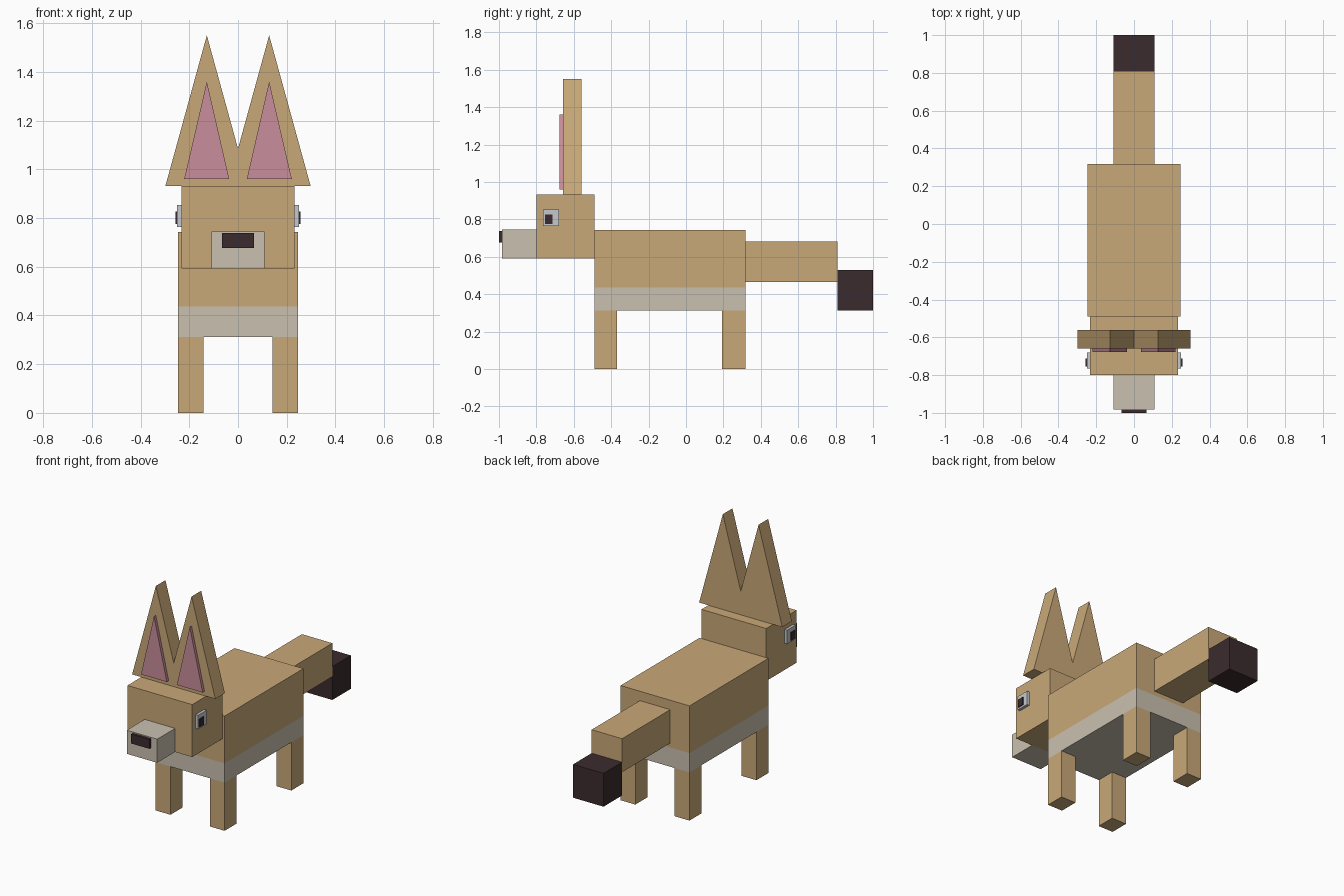
import bpy, bmesh

if "Cube" in bpy.data.objects:
    bpy.data.objects.remove(bpy.data.objects["Cube"])


def material(name, hex_code):
    def lin(v):
        return v / 12.92 if v <= 0.04045 else ((v + 0.055) / 1.055) ** 2.4
    m = bpy.data.materials.new(name)
    rgb = [lin(int(hex_code[i:i + 2], 16) / 255) for i in (0, 2, 4)]
    m.diffuse_color = (*rgb, 1)
    m.use_nodes = True
    m.node_tree.nodes["Principled BSDF"].inputs["Base Color"].default_value = m.diffuse_color
    return m


TAN = material("tan fur", "C9A978")
CREAM = material("cream fur", "C9C0B0")
DARK = material("dark brown", "3B2B2E")
PINK = material("ear pink", "C98E9C")
WHITE = material("eye white", "C6C9CD")


def finish(name, bm, *mats):
    bmesh.ops.recalc_face_normals(bm, faces=bm.faces)
    me = bpy.data.meshes.new(name)
    bm.to_mesh(me)
    bm.free()
    for m in mats:
        me.materials.append(m)
    ob = bpy.data.objects.new(name, me)
    bpy.context.collection.objects.link(ob)
    return ob


def box_mesh(x, y, z):
    bm = bmesh.new()
    bmesh.ops.create_cube(bm, size=1)
    for v in bm.verts:
        v.co = [lo + (c + 0.5) * (hi - lo) for c, (lo, hi) in zip(v.co, (x, y, z))]
    return bm


def box(name, x, y, z, mat):
    return finish(name, box_mesh(x, y, z), mat)


def prism(name, outline, y0, y1, mat):
    """Extrude an (x, z) outline from y0 to y1."""
    bm = bmesh.new()
    face = bm.faces.new([bm.verts.new((x, y0, z)) for x, z in outline])
    ext = bmesh.ops.extrude_face_region(bm, geom=[face])
    for v in ext["geom"]:
        if isinstance(v, bmesh.types.BMVert):
            v.co.y = y1
    return finish(name, bm, mat)


# Body with a cream lower band and belly
bm = box_mesh((-0.247, 0.247), (-0.49, 0.317), (0.312, 0.743))
bmesh.ops.bisect_plane(bm, geom=bm.verts[:] + bm.edges[:] + bm.faces[:],
                       plane_co=(0, 0, 0.437), plane_no=(0, 0, 1))
for f in bm.faces:
    f.material_index = 1 if f.calc_center_median().z < 0.437 else 0
finish("body", bm, TAN, CREAM)

# Head, muzzle and nose
box("head", (-0.232, 0.232), (-0.80, -0.49), (0.592, 0.932), TAN)
box("muzzle", (-0.109, 0.109), (-0.983, -0.80), (0.592, 0.745), CREAM)
box("nose", (-0.065, 0.065), (-1.0, -0.983), (0.677, 0.738), DARK)

# Tail and its dropped tip
box("tail", (-0.109, 0.109), (0.317, 0.81), (0.465, 0.682), TAN)
box("tail_tip", (-0.109, 0.109), (0.81, 1.0), (0.314, 0.53), DARK)

# Joined pair of ears
prism("ears", [(-0.298, 0.932), (0.298, 0.932), (0.128, 1.55),
               (0, 1.085), (-0.128, 1.55)], -0.658, -0.56, TAN)

# Mirrored parts
for side, s in (("left", 1), ("right", -1)):
    def span(a, b):
        return tuple(sorted((s * a, s * b)))
    box(f"front_leg_{side}", span(0.141, 0.247), (-0.49, -0.368), (0, 0.312), TAN)
    box(f"back_leg_{side}", span(0.141, 0.247), (0.193, 0.317), (0, 0.312), TAN)
    box(f"eye_{side}", span(0.232, 0.25), (-0.765, -0.679), (0.764, 0.854), WHITE)
    box(f"pupil_{side}", span(0.25, 0.256), (-0.755, -0.713), (0.775, 0.827), DARK)
    prism(f"inner_ear_{side}", [(s * 0.036, 0.96), (s * 0.221, 0.96), (s * 0.128, 1.36)],
          -0.677, -0.658, PINK)
